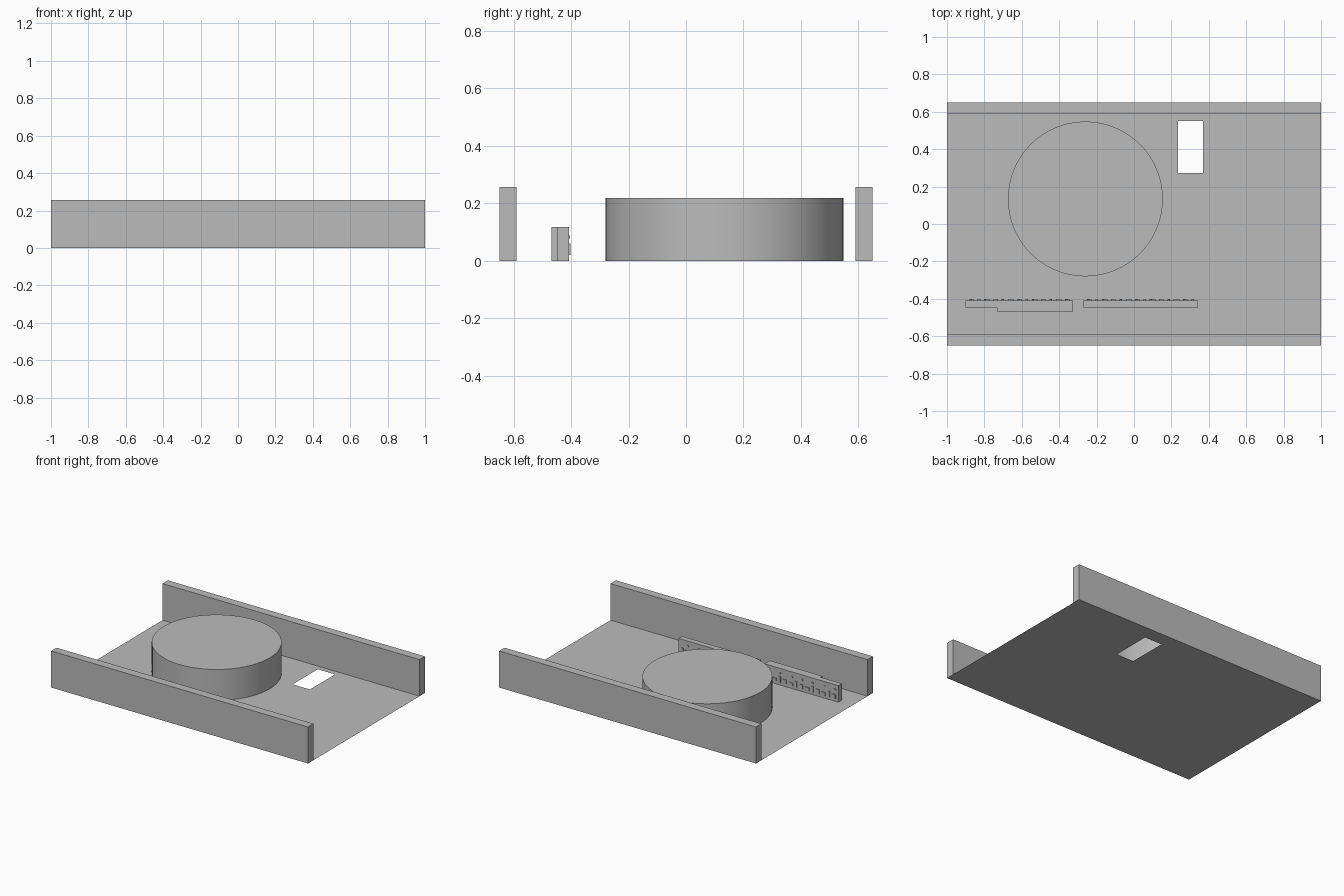
import bpy
import bmesh

if "Cube" in bpy.data.objects:
    bpy.data.objects.remove(bpy.data.objects["Cube"])

grey = bpy.data.materials.new("plain grey")
grey.use_nodes = True
grey.diffuse_color = (0.5, 0.5, 0.5, 1)
grey.node_tree.nodes["Principled BSDF"].inputs["Base Color"].default_value = (0.5, 0.5, 0.5, 1)


def finish(name, bm):
    mesh = bpy.data.meshes.new(name)
    bm.to_mesh(mesh)
    bm.free()
    mesh.materials.append(grey)
    obj = bpy.data.objects.new(name, mesh)
    bpy.context.collection.objects.link(obj)
    return obj


def prism(bm, outline, z0, z1):
    """Extrude a plan outline between two heights."""
    base = bm.faces.new([bm.verts.new((x, y, z0)) for x, y in outline])
    top = bmesh.ops.extrude_face_region(bm, geom=[base])["geom"]
    verts = [v for v in top if isinstance(v, bmesh.types.BMVert)]
    bmesh.ops.translate(bm, verts=verts, vec=(0, 0, z1 - z0))
    bmesh.ops.recalc_face_normals(bm, faces=bm.faces)


def rect(x0, x1, y0, y1):
    return [(x0, y0), (x1, y0), (x1, y1), (x0, y1)]


# Thin floor sheet with a rectangular opening
bm = bmesh.new()
xs, ys = (-1, 0.235, 0.37, 1), (-0.65, 0.272, 0.55, 0.65)
grid = [[bm.verts.new((x, y, 0)) for y in ys] for x in xs]
for i in range(3):
    for j in range(3):
        if (i, j) != (1, 1):
            bm.faces.new((grid[i][j], grid[i + 1][j], grid[i + 1][j + 1], grid[i][j + 1]))
finish("floor", bm)

# Long walls along the front and back edges
for name, y0, y1 in (("front_wall", -0.65, -0.59), ("back_wall", 0.59, 0.65)):
    bm = bmesh.new()
    prism(bm, rect(-1, 1, y0, y1), 0, 0.257)
    finish(name, bm)

# Large round drum
bpy.ops.mesh.primitive_cylinder_add(vertices=64, radius=0.414, depth=0.218,
                                    location=(-0.26, 0.134, 0.109))
drum = bpy.context.object
drum.name = "drum"
drum.data.materials.append(grey)
bpy.ops.object.shade_smooth_by_angle()

# Low slabs; the right one steps thicker along part of its front
BACK, FRONT, STEP, TOP = -0.408, -0.447, -0.468, 0.117
slabs = {
    "right_slab": [(-0.9, BACK), (-0.9, FRONT), (-0.733, FRONT), (-0.733, STEP),
                   (-0.325, STEP), (-0.325, BACK)],
    "left_slab": rect(-0.27, 0.343, FRONT, BACK),
}
for name, outline in slabs.items():
    bm = bmesh.new()
    prism(bm, outline, 0, TOP)
    finish(name, bm)

    # Small raised fittings along the back face
    bm = bmesh.new()
    x = outline[0][0] + 0.02
    end = max(p[0] for p in outline) - 0.03
    k = 0
    while x < end:
        width = (0.024, 0.014, 0.03)[k % 3]
        prism(bm, rect(x, x + width, BACK, BACK + 0.006), 0.02, (0.05, 0.06, 0.042)[k % 3])
        if k % 2 == 0:
            prism(bm, rect(x, x + 0.012, BACK, BACK + 0.005), 0.078, 0.088)
        x += width + 0.02
        k += 1
    finish(name + "_fittings", bm)
